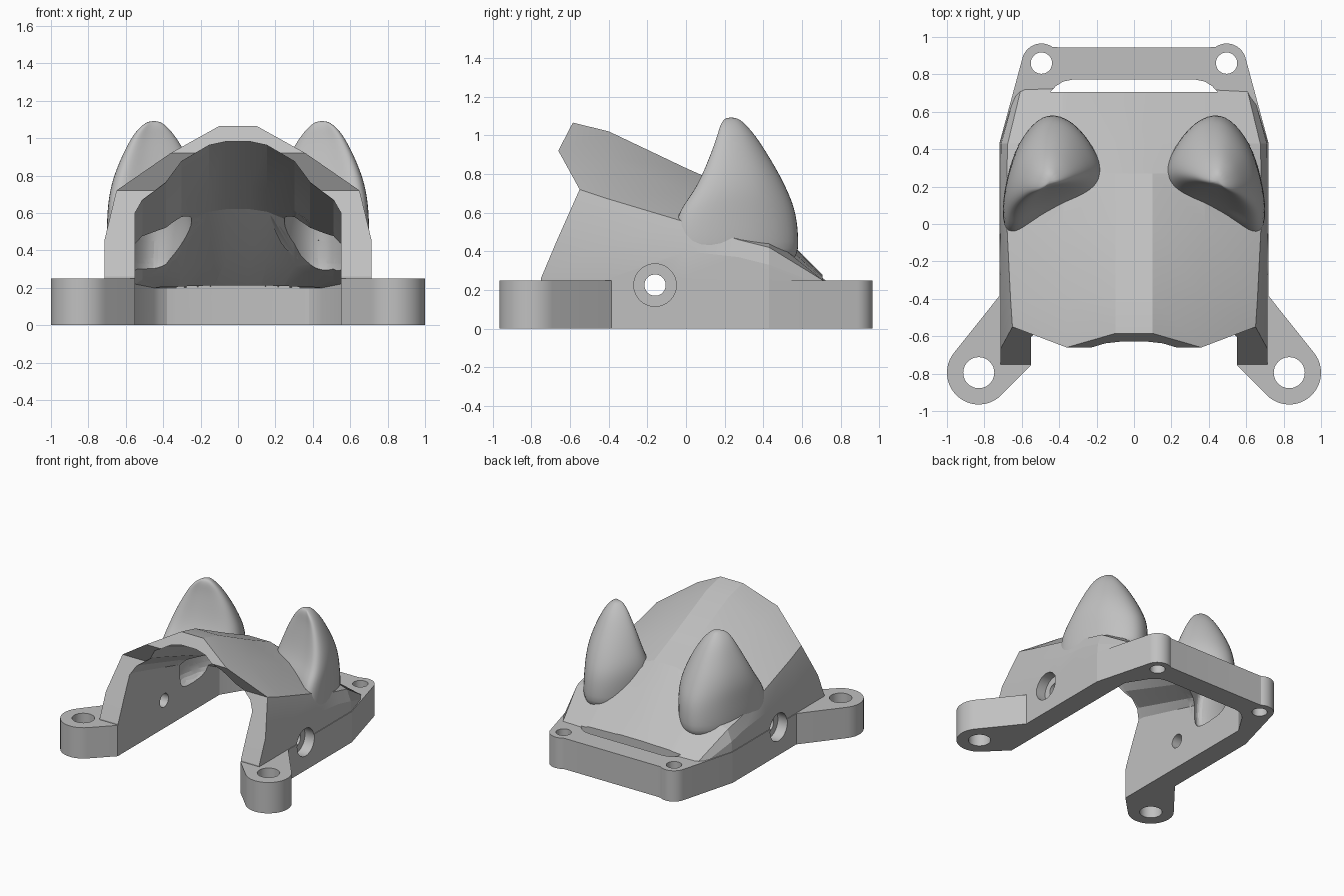
import bpy, bmesh, math

old = bpy.data.objects.get("Cube")
if old:
    bpy.data.objects.remove(old, do_unlink=True)

grey = bpy.data.materials.new("plain grey")
grey.use_nodes = True
grey.diffuse_color = (0.53, 0.53, 0.53, 1)
grey.node_tree.nodes["Principled BSDF"].inputs["Base Color"].default_value = (0.53, 0.53, 0.53, 1)


def loft(name, rings, strip_caps=False):
    """Solid through closed rings; strip caps suit left-right symmetric rings."""
    bm = bmesh.new()
    rows = [[bm.verts.new(p) for p in ring] for ring in rings]
    n = len(rows[0])
    for a, b in zip(rows, rows[1:]):
        for i in range(n):
            j = (i + 1) % n
            bm.faces.new((a[i], a[j], b[j], b[i]))
    for r in (rows[0], rows[-1]):
        if strip_caps:
            for i in range(n // 2 - 1):
                bm.faces.new((r[i], r[i + 1], r[n - 2 - i], r[n - 1 - i]))
        else:
            bm.faces.new(r)
    bmesh.ops.recalc_face_normals(bm, faces=bm.faces)
    mesh = bpy.data.meshes.new(name)
    bm.to_mesh(mesh)
    bm.free()
    mesh.materials.append(grey)
    obj = bpy.data.objects.new(name, mesh)
    bpy.context.collection.objects.link(obj)
    return obj


def apply_modifier(obj, kind, **settings):
    mod = obj.modifiers.new("step", kind)
    for key, value in settings.items():
        setattr(mod, key, value)
    bpy.context.view_layer.objects.active = obj
    bpy.ops.object.modifier_apply(modifier=mod.name)


def combine(body, tool, operation='DIFFERENCE'):
    apply_modifier(body, 'BOOLEAN', object=tool, operation=operation, solver='EXACT')
    bpy.data.objects.remove(tool, do_unlink=True)


def smooth(obj, degrees):
    bpy.ops.object.select_all(action='DESELECT')
    obj.select_set(True)
    bpy.context.view_layer.objects.active = obj
    bpy.ops.object.shade_smooth_by_angle(angle=math.radians(degrees))


def mirrored(half):
    return half + [(-p[0], *p[1:]) for p in reversed(half)]


def prism(name, outline, z0, z1):
    return loft(name, [[(x, y, z) for x, y in outline] for z in (z0, z1)])


def arc(cx, cy, r, start, end, steps=16):
    angles = [math.radians(start + (end - start) * i / steps) for i in range(steps + 1)]
    return [(cx + r * math.cos(a), cy + r * math.sin(a)) for a in angles]


def drill(body, x, y, r):
    combine(body, prism("drill", arc(x, y, r, 0, 351, 39), -0.2, 0.5))


# Base frame with four screw lugs
half = ([(0.41, 0.945)] + arc(0.495, 0.86, 0.105, 125, 15)
        + [(0.72, 0.43), (0.72, -0.385)]
        + arc(0.83, -0.795, 0.17, 38, -135, 24) + [(0.55, -0.755)])
cover = prism("cover", mirrored(half), 0, 0.25)

# Sloped hood: each station holds the rows from the side wall up to the ridge
stations = [
    [(0.715, -0.75, 0.02), (0.715, -0.75, 0.26), (0.715, -0.67, 0.45),
     (0.65, -0.55, 0.72), (0.36, -0.66, 0.92), (0.1, -0.585, 1.065)],
    [(0.715, -0.4, 0.02), (0.715, -0.4, 0.26), (0.715, -0.4, 0.44),
     (0.66, -0.4, 0.67), (0.36, -0.4, 0.88), (0.1, -0.4, 1.02)],
    [(0.715, 0, 0.02), (0.715, 0, 0.26), (0.715, 0, 0.4),
     (0.68, 0, 0.55), (0.38, 0, 0.71), (0.1, 0, 0.83)],
    [(0.715, 0.27, 0.02), (0.715, 0.27, 0.26), (0.715, 0.27, 0.37),
     (0.68, 0.27, 0.46), (0.38, 0.27, 0.62), (0.1, 0.27, 0.71)],
    [(0.715, 0.43, 0.02), (0.715, 0.43, 0.26), (0.71, 0.43, 0.33),
     (0.675, 0.43, 0.42), (0.38, 0.43, 0.51), (0.1, 0.43, 0.555)],
    [(0.63, 0.74, 0.02), (0.63, 0.74, 0.18), (0.625, 0.74, 0.21),
     (0.6, 0.74, 0.23), (0.38, 0.74, 0.237), (0.1, 0.74, 0.245)],
]
combine(cover, loft("hood", [mirrored(s) for s in stations], True), 'UNION')

# Arched hollow under the hood
arch = [(1, 0), (0.93, 0.18), (0.7, 0.43), (0.55, 0.72), (0.28, 0.95), (0.12, 1)]
hollow_stations = [  # y, half width, side height, top height
    (-1.1, 0.55, 0.61, 0.99), (-0.55, 0.55, 0.6, 0.98), (0, 0.55, 0.45, 0.74),
    (0.27, 0.55, 0.36, 0.62), (0.55, 0.55, 0.22, 0.35), (0.71, 0.45, 0.2, 0.21),
    (0.74, 0.42, 0.2, 0.21), (0.765, 0.38, 0.2, 0.21), (0.775, 0.33, 0.2, 0.21)]


def hollow():
    rings = [mirrored([(w, y, -0.1)]
                      + [(w * u, y, low + (top - low) * v) for u, v in arch])
             for y, w, low, top in hollow_stations]
    return loft("hollow", rings, True)


combine(cover, hollow())

# Pointed ears: one footprint fitted to a box at every height
footprint = [(0, 0.47), (0.1, 0.71), (0.3, 0.93), (0.55, 1), (0.75, 0.86), (0.9, 0.64),
             (1, 0.27), (0.97, 0.02), (0.84, 0), (0.65, 0.12), (0.36, 0.21), (0.1, 0.3)]
ear_levels = [  # height, x range, y range
    (0.3, 0.19, 0.69, -0.04, 0.58), (0.45, 0.17, 0.7, -0.06, 0.59),
    (0.6, 0.16, 0.695, -0.04, 0.575), (0.7, 0.18, 0.685, 0.04, 0.535),
    (0.8, 0.22, 0.66, 0.09, 0.485), (0.9, 0.265, 0.62, 0.13, 0.425),
    (1.0, 0.325, 0.57, 0.165, 0.36), (1.06, 0.375, 0.525, 0.18, 0.305),
    (1.093, 0.42, 0.475, 0.205, 0.265),
]


def ear(name, side, scale=1.05, drop=0.0):
    rings = []
    for z, x0, x1, y0, y1 in ear_levels:
        cx, cy = (x0 + x1) / 2, (y0 + y1) / 2
        rings.append([(side * (cx + (u - 0.5) * (x1 - x0) * scale),
                       cy + (v - 0.5) * (y1 - y0) * scale, z - drop)
                      for u, v in footprint])
    obj = loft(name, rings)
    apply_modifier(obj, 'SUBSURF', levels=2)
    return obj


# Ears are hollow and open into the hood
for name, side in (("left_ear", 1), ("right_ear", -1)):
    shell = ear(name, side)
    for body in (shell, cover):
        combine(body, ear("ear_hollow", side, 0.76, 0.09))
    combine(shell, hollow())
    smooth(shell, 40)

# Rear slot
slot = mirrored([(0.447, 0.707), (0.417, 0.738), (0.378, 0.762), (0.329, 0.772)])
combine(cover, prism("slot", slot, 0.15, 0.6))

# Screw holes in the lugs, and counterbored holes in the side walls
for side in (1, -1):
    drill(cover, side * 0.83, -0.795, 0.083)
    drill(cover, side * 0.495, 0.86, 0.057)
    for r, inner in ((0.11, 0.635), (0.055, 0.5)):
        circle = arc(-0.16, 0.225, r, 0, 351, 39)
        bore = loft("bore", [[(side * x, y, z) for y, z in circle] for x in (inner, 0.8)])
        combine(cover, bore)

# Keep machined edges sharp
smooth(cover, 14)
